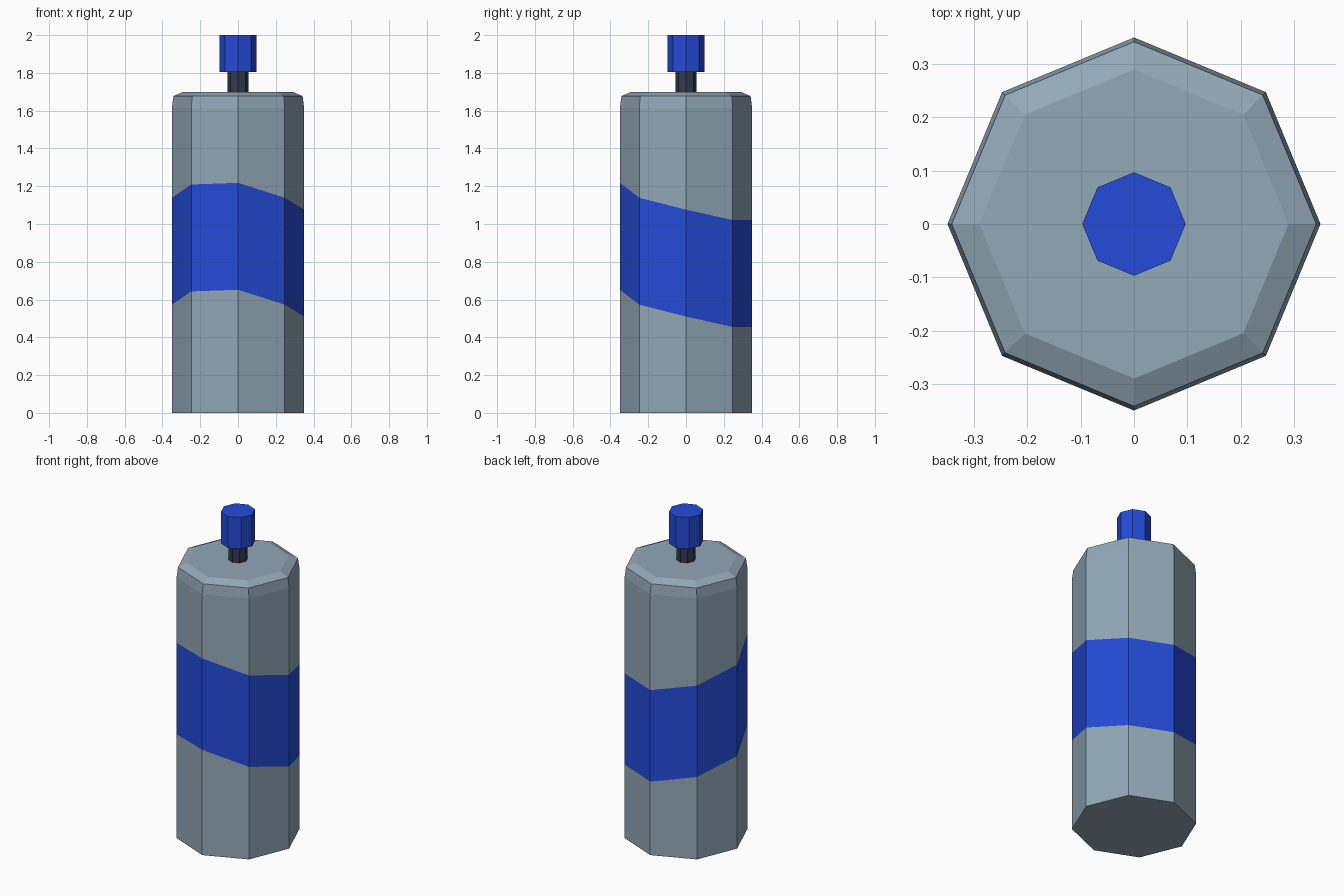
import bpy, bmesh, math

if "Cube" in bpy.data.objects:
    bpy.data.objects.remove(bpy.data.objects["Cube"])

SIDES = 8


def material(name, rgb):
    """Flat colour from 0-255 sRGB."""
    lin = [((c / 255 + 0.055) / 1.055) ** 2.4 for c in rgb]
    m = bpy.data.materials.new(name)
    m.diffuse_color = (*lin, 1)
    m.use_nodes = True
    m.node_tree.nodes["Principled BSDF"].inputs["Base Color"].default_value = m.diffuse_color
    return m


grey = material("steel_grey", (146, 168, 183))
blue = material("label_blue", (36, 75, 217))
dark = material("dark_nozzle", (50, 59, 74))


def lathe(name, rings, mats, band=None):
    """Octagonal stack; each ring is (radius, z or list of z per corner)."""
    bm = bmesh.new()
    loops = []
    for r, z in rings:
        loop = []
        for i in range(SIDES):
            a = 2 * math.pi * i / SIDES
            h = z[i] if isinstance(z, list) else z
            loop.append(bm.verts.new((r * math.cos(a), r * math.sin(a), h)))
        loops.append(loop)
    bm.faces.new(loops[0][::-1])
    bm.faces.new(loops[-1])
    for k in range(len(loops) - 1):
        lo, hi = loops[k], loops[k + 1]
        for i in range(SIDES):
            j = (i + 1) % SIDES
            f = bm.faces.new((lo[i], lo[j], hi[j], hi[i]))
            f.material_index = 1 if k == band else 0
    me = bpy.data.meshes.new(name)
    bm.to_mesh(me)
    bm.free()
    for m in mats:
        me.materials.append(m)
    ob = bpy.data.objects.new(name, me)
    bpy.context.collection.objects.link(ob)
    return ob


# can body with slanted painted band (corner heights counter-clockwise from +x)
low = [0.51, 0.455, 0.455, 0.51, 0.573, 0.643, 0.652, 0.573]
high = [h + 0.566 for h in low]
lathe("can_body", [(0.35, 0), (0.35, low), (0.35, high), (0.35, 1.615),
                   (0.342, 1.677), (0.29, 1.70)], [grey, blue], band=1)

# valve stem and spray button
lathe("valve_stem", [(0.055, 1.70), (0.055, 1.805)], [dark])
lathe("spray_button", [(0.097, 1.805), (0.097, 2.0)], [blue])
